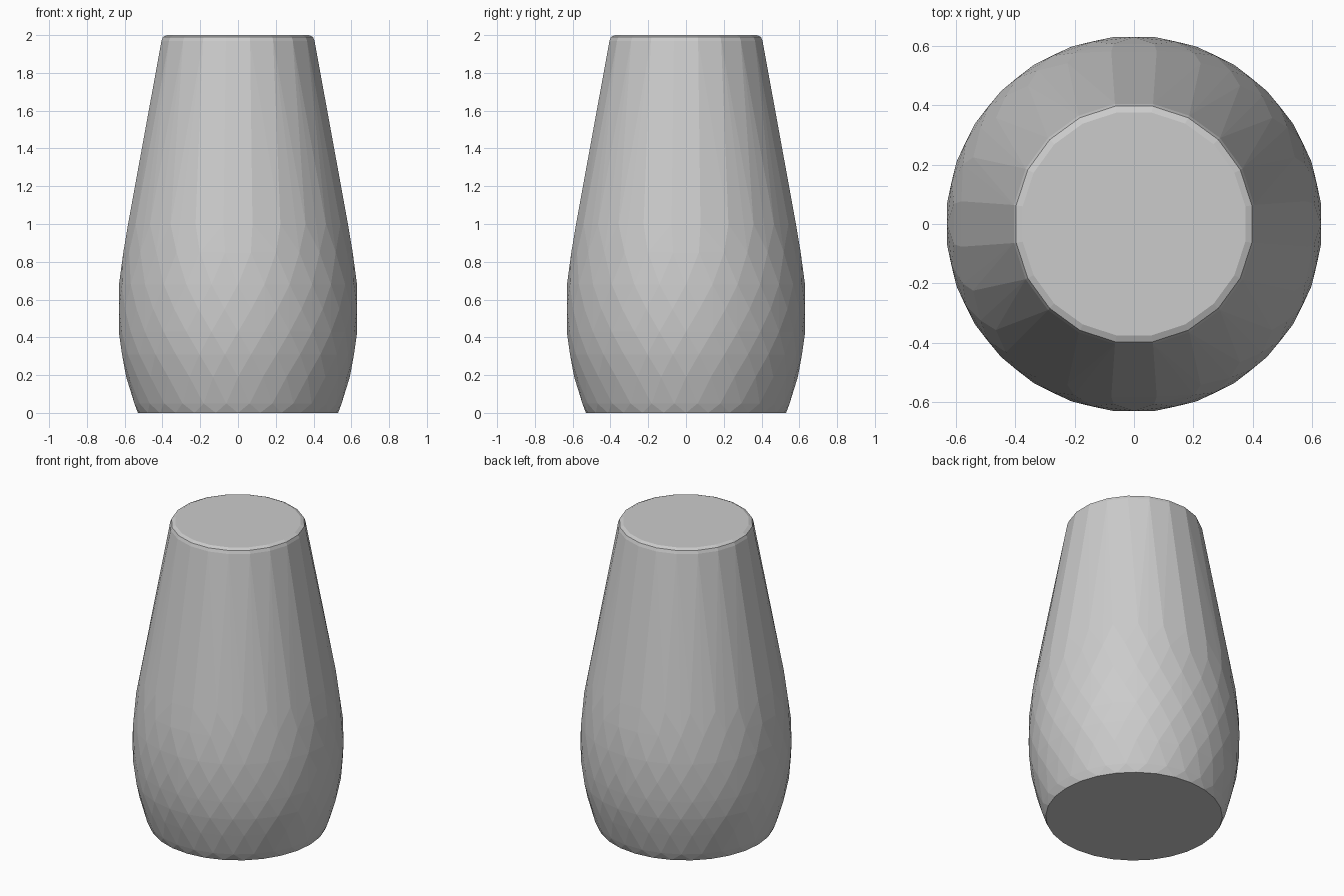
import bpy, bmesh, math

if "Cube" in bpy.data.objects:
    bpy.data.objects.remove(bpy.data.objects["Cube"])

# Solid faceted vase body: staggered rings wrapped in a convex skin
# each ring: radius, height, number of sides
RINGS = [
    (0.53, 0.0, 28), (0.552, 0.05, 28), (0.592, 0.19, 28), (0.618, 0.31, 28),
    (0.631, 0.43, 28), (0.634, 0.55, 28), (0.630, 0.68, 28), (0.611, 0.85, 28),
    (0.587, 1.0, 24), (0.41, 1.97, 20), (0.402, 1.99, 20), (0.38, 2.0, 20),
]

bm = bmesh.new()
for i, (radius, z, sides) in enumerate(RINGS):
    # stagger alternate lower rings for the irregular hammered facets
    shift = 0.5 if (z > 0.9 or i % 2) else 0.0
    for k in range(sides):
        a = 2 * math.pi * (k + shift) / sides
        bm.verts.new((radius * math.cos(a), radius * math.sin(a), z))

hull = bmesh.ops.convex_hull(bm, input=bm.verts[:])
loose = [v for v in bm.verts if not v.link_faces]
bmesh.ops.delete(bm, geom=loose, context='VERTS')
# merge the flat top and bottom into single faces
bmesh.ops.dissolve_limit(bm, angle_limit=math.radians(0.5),
                         verts=bm.verts[:], edges=bm.edges[:])
bmesh.ops.recalc_face_normals(bm, faces=bm.faces[:])

mesh = bpy.data.meshes.new("vase_body")
bm.to_mesh(mesh)
bm.free()
body = bpy.data.objects.new("vase_body", mesh)
bpy.context.collection.objects.link(body)
